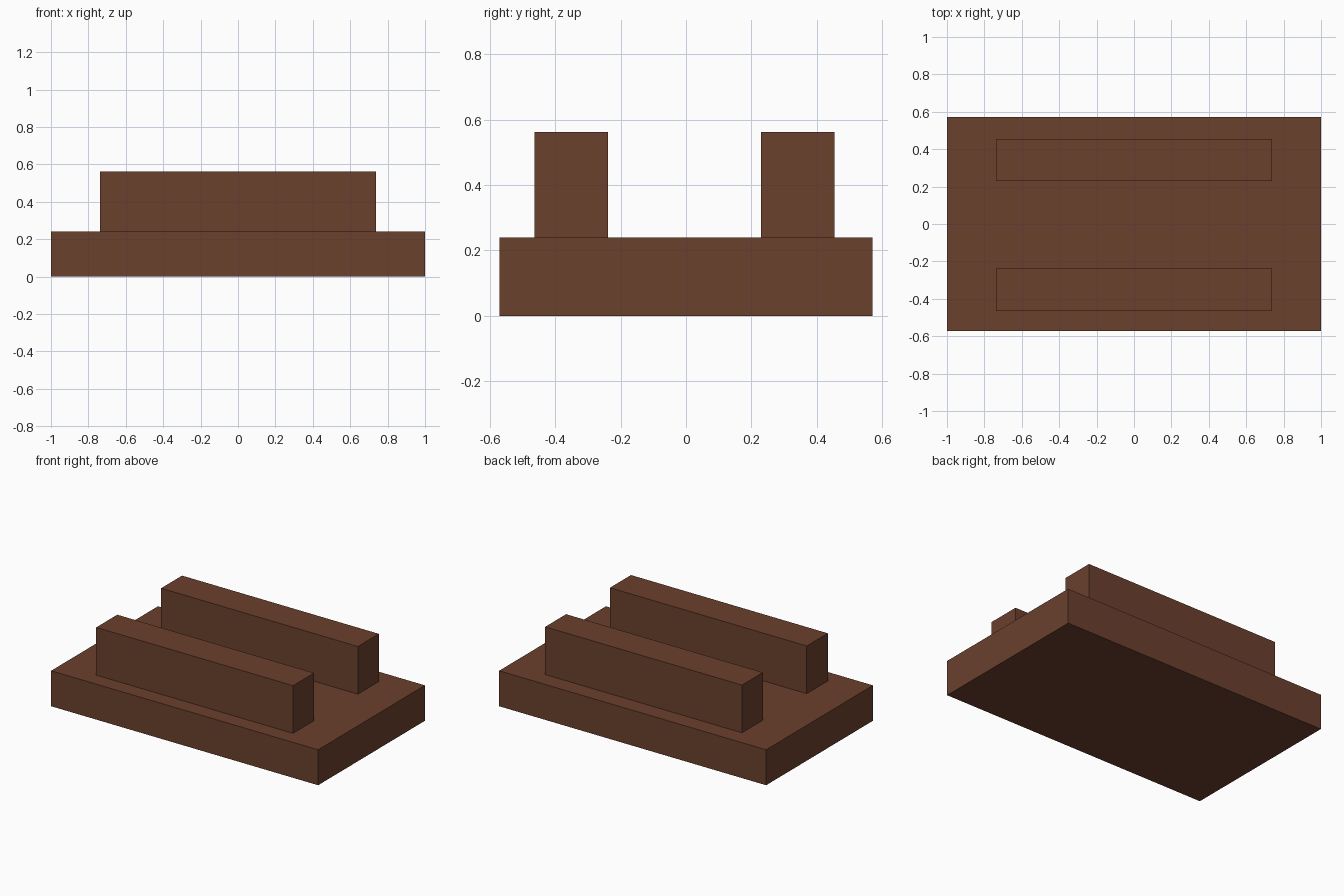
import bpy
import bmesh
from mathutils import Matrix, Vector

if "Cube" in bpy.data.objects:
    bpy.data.objects.remove(bpy.data.objects["Cube"])

# One flat colour for the whole model
brown = bpy.data.materials.new("brown")
brown.diffuse_color = (0.147, 0.052, 0.027, 1.0)
brown.use_nodes = True
brown.node_tree.nodes["Principled BSDF"].inputs["Base Color"].default_value = brown.diffuse_color


def box(name, low, high):
    """Flat-shaded box between two opposite corners."""
    low, high = Vector(low), Vector(high)
    bm = bmesh.new()
    bmesh.ops.create_cube(
        bm, size=1.0,
        matrix=Matrix.Translation((low + high) / 2) @ Matrix.Diagonal((*(high - low), 1.0)))
    mesh = bpy.data.meshes.new(name)
    bm.to_mesh(mesh)
    bm.free()
    mesh.materials.append(brown)
    obj = bpy.data.objects.new(name, mesh)
    bpy.context.collection.objects.link(obj)
    return obj


# Base slab
box("base_plate", (-1.0, -0.571, 0.0), (1.0, 0.571, 0.24))

# Two parallel rails standing on the slab
for name, y0, y1 in (("front_rail", -0.464, -0.239), ("back_rail", 0.23, 0.454)):
    box(name, (-0.737, y0, 0.24), (0.737, y1, 0.563))
